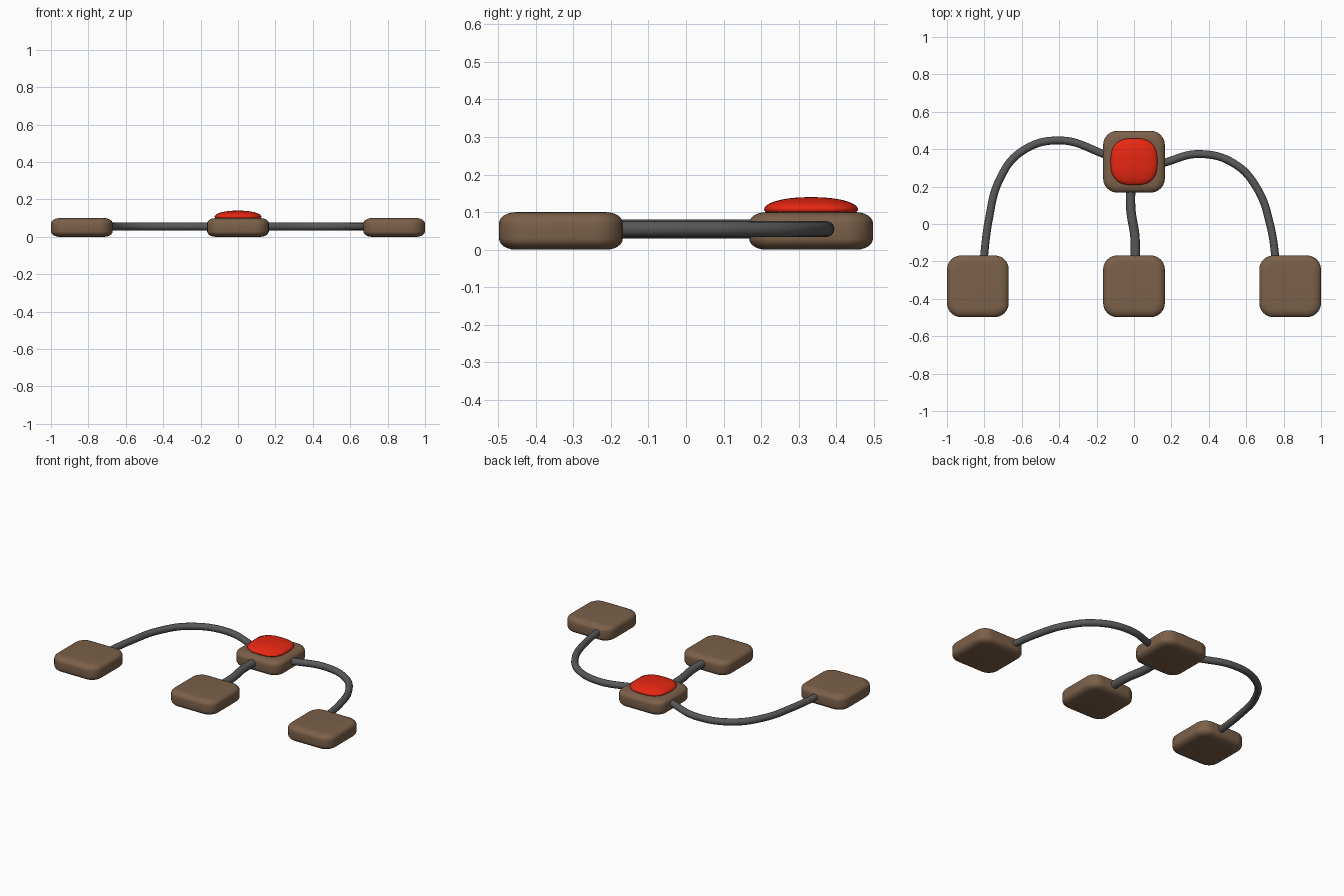
import bpy, bmesh, math

cube = bpy.data.objects.get("Cube")
if cube:
    bpy.data.objects.remove(cube, do_unlink=True)


def material(name, rgb):
    m = bpy.data.materials.new(name)
    m.use_nodes = True
    m.diffuse_color = (*rgb, 1)
    m.node_tree.nodes["Principled BSDF"].inputs["Base Color"].default_value = (*rgb, 1)
    return m


BROWN = material("brown", (0.2, 0.117, 0.067))
RED = material("red", (0.8, 0.02, 0.006))
GREY = material("dark grey", (0.1, 0.1, 0.1))


def squircle(half, power, steps=48):
    """Closed outline between a circle and a square."""
    pts = []
    for i in range(steps):
        a = math.tau * i / steps
        c, s = math.cos(a), math.sin(a)
        r = half / (abs(c) ** power + abs(s) ** power) ** (1 / power)
        pts.append((r * c, r * s))
    return pts


def rounded_square(half, corner, steps=6):
    """Closed outline of a square with round corners."""
    pts = []
    for q in range(4):
        mid = math.radians(45 + 90 * q)
        cx = math.copysign(half - corner, math.cos(mid))
        cy = math.copysign(half - corner, math.sin(mid))
        for i in range(steps + 1):
            a = math.radians(90 * (q + i / steps))
            pts.append((cx + corner * math.cos(a), cy + corner * math.sin(a)))
    return pts


def loft(name, rings, location, mat):
    """Skin a stack of (outline, z) rings and cap both ends."""
    bm = bmesh.new()
    loops = [[bm.verts.new((x, y, z)) for x, y in outline] for outline, z in rings]
    n = len(loops[0])
    for low, high in zip(loops, loops[1:]):
        for i in range(n):
            j = (i + 1) % n
            bm.faces.new((low[i], low[j], high[j], high[i]))
    bm.faces.new(loops[0][::-1])
    bm.faces.new(loops[-1])
    for f in bm.faces:
        f.smooth = True
    mesh = bpy.data.meshes.new(name)
    bm.to_mesh(mesh)
    bm.free()
    mesh.materials.append(mat)
    ob = bpy.data.objects.new(name, mesh)
    ob.location = location
    bpy.context.collection.objects.link(ob)


# Pads: square blocks with softly rounded rims
def pad(name, x, y):
    half, rim_out, rim_up, height = 0.165, 0.045, 0.03, 0.1
    angles = [math.radians(a) for a in range(0, 91, 15)]
    lower = [(rim_out * (1 - math.sin(a)), rim_up * (1 - math.cos(a))) for a in angles]
    profile = lower + [(i, height - z) for i, z in reversed(lower)]
    rings = [(rounded_square(half - i, 0.075 - i), z) for i, z in profile]
    loft(name, rings, (x, y, 0), BROWN)


pad("button_base", 0, 0.333)
for side, px in (("right", -0.835), ("middle", 0), ("left", 0.835)):
    pad(side + "_pad", px, -0.333)

# Button: domed squircle
dome = []
for k in range(-4, 12):
    t = math.radians(7.8 * k)
    height = 0.033 if k > 0 else 0.025
    dome.append((squircle(0.125 * math.cos(t) ** 0.9, 2.7), 0.107 + height * math.sin(t)))
loft("red_button", dome, (0, 0.333, 0), RED)


# Cables: round tubes along smooth paths, ends hidden in the pads
def cable(name, points, radius):
    curve = bpy.data.curves.new(name, "CURVE")
    curve.dimensions = "3D"
    curve.bevel_depth = radius
    curve.bevel_resolution = 4
    curve.resolution_u = 8
    curve.use_fill_caps = True
    spline = curve.splines.new("BEZIER")
    spline.bezier_points.add(len(points) - 1)
    for bp, (x, y) in zip(spline.bezier_points, points):
        bp.co = (x, y, 0.055)
        bp.handle_left_type = bp.handle_right_type = "AUTO"
    curve.materials.append(GREY)
    bpy.context.collection.objects.link(bpy.data.objects.new(name, curve))


cable("right_cable", [(-0.81, -0.25), (-0.775, 0.03), (-0.72, 0.235), (-0.605, 0.385),
                      (-0.4, 0.447), (-0.165, 0.375), (-0.1, 0.345)], 0.021)
cable("left_cable", [(0.765, -0.25), (0.727, 0), (0.66, 0.187), (0.54, 0.32),
                     (0.35, 0.374), (0.17, 0.33), (0.1, 0.305)], 0.021)
cable("middle_cable", [(0.005, -0.25), (0.005, -0.07), (-0.017, 0.08), (-0.015, 0.25)], 0.025)
